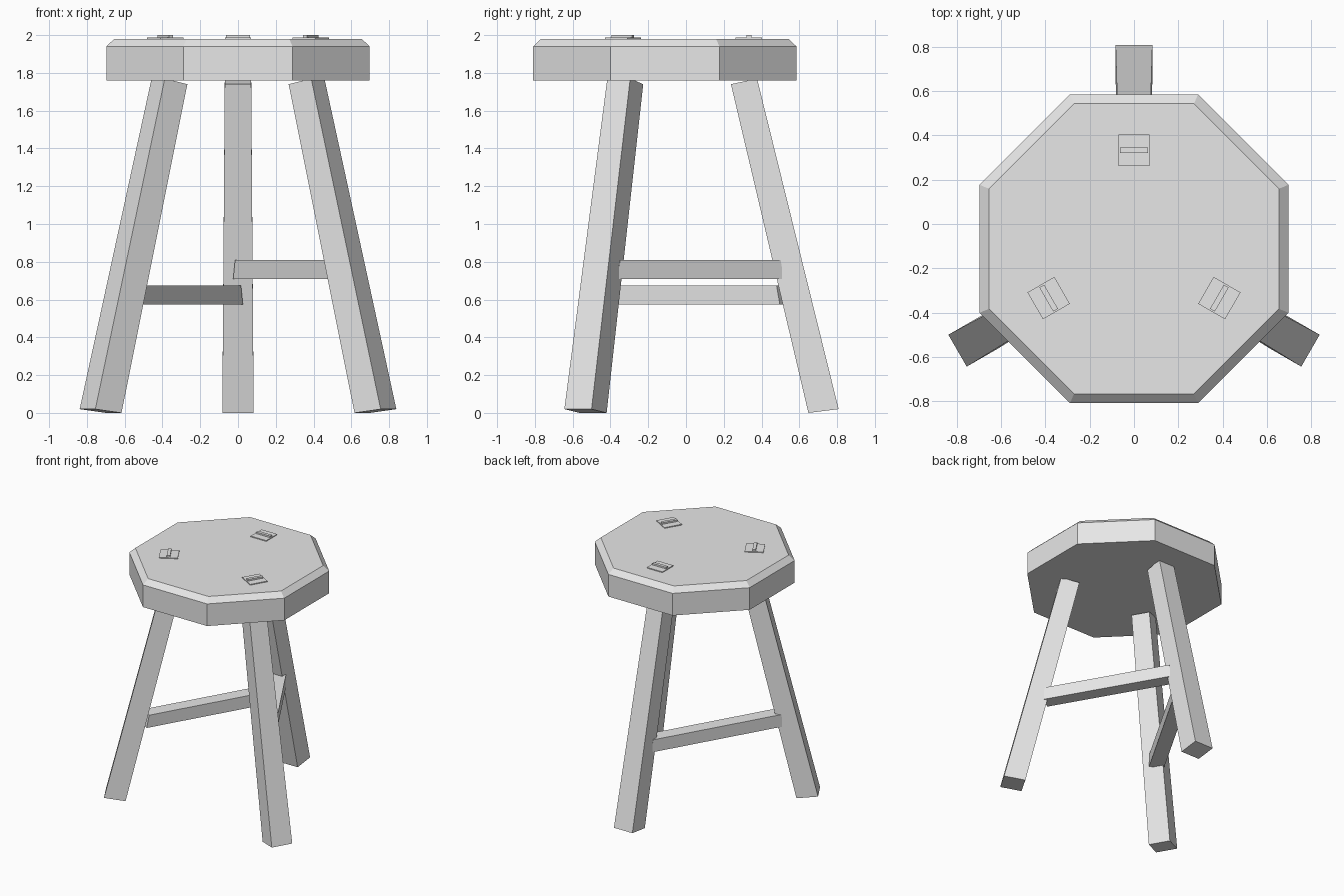
import bpy
import bmesh
from math import radians, cos, sin, pi
from mathutils import Vector

default = bpy.data.objects.get("Cube")
if default:
    bpy.data.objects.remove(default, do_unlink=True)

CENTRE = Vector((0, -0.112, 0))

grey = bpy.data.materials.new("plain_grey")
grey.use_nodes = True
GREY = (0.8, 0.8, 0.8, 1)
grey.diffuse_color = GREY
grey.node_tree.nodes["Principled BSDF"].inputs["Base Color"].default_value = GREY


def loft(name, rings):
    """Solid skinned through rings of points, capped at both ends."""
    bm = bmesh.new()
    loops = [[bm.verts.new(p) for p in ring] for ring in rings]
    n = len(loops[0])
    for a, b in zip(loops, loops[1:]):
        for i in range(n):
            j = (i + 1) % n
            bm.faces.new((a[i], a[j], b[j], b[i]))
    bm.faces.new(loops[0])
    bm.faces.new(loops[-1])
    bmesh.ops.recalc_face_normals(bm, faces=bm.faces)
    mesh = bpy.data.meshes.new(name)
    bm.to_mesh(mesh)
    bm.free()
    mesh.materials.append(grey)
    obj = bpy.data.objects.new(name, mesh)
    bpy.context.collection.objects.link(obj)
    return obj


def frame(degrees):
    """Mapping from (outward, sideways, up) around the seat axis to the model."""
    a = radians(degrees)
    out, side = Vector((cos(a), sin(a), 0)), Vector((-sin(a), cos(a), 0))
    return lambda r, t, z: CENTRE + out * r + side * t + Vector((0, 0, z))


def box(name, place, r, z, half_r, half_t, half_z):
    rings = [[place(r + sr * half_r, st * half_t, z + sz * half_z)
              for sr, st in ((-1, -1), (1, -1), (1, 1), (-1, 1))] for sz in (-1, 1)]
    return loft(name, rings)


# Octagonal seat with a chamfered upper edge
def octagon(apothem, z):
    radius = apothem / cos(pi / 8)
    return [CENTRE + Vector((radius * cos(a), radius * sin(a), z))
            for a in (pi / 8 + i * pi / 4 for i in range(8))]


loft("seat", [octagon(0.697, 1.76), octagon(0.697, 1.94), octagon(0.655, 1.98)])

# Three splayed, tapering legs, each with a tenon and wedge showing on the seat
for label, angle in (("back", 90), ("front_right", 210), ("front_left", 330)):
    place = frame(angle)
    rings = []
    for inner, outer, half in (((0.76, 0), (0.92, 0.02), 0.083),
                               ((0.35, 1.74), (0.488, 1.77), 0.07)):
        rings.append([place(inner[0], -half, inner[1]), place(outer[0], -half, outer[1]),
                      place(outer[0], half, outer[1]), place(inner[0], half, inner[1])])
    loft(label + "_leg", rings)
    box(label + "_tenon", place, 0.445, 1.978, 0.07, 0.07, 0.009)
    box(label + "_wedge", place, 0.445, 1.985, 0.0125, 0.0625, 0.015)

# Two stretchers from the back leg to the front legs, ends cut to the splay
for label, angle, dist, half, z in (("left", 30, 0.321, 0.5, 0.76),
                                    ("right", 150, 0.338, 0.53, 0.625)):
    place = frame(angle)
    rings = []
    for end in (-1, 1):
        rings.append([place(dist + sr * 0.056, end * (half - sz * 0.01), z + sz * 0.05)
                      for sr, sz in ((-1, -1), (1, -1), (1, 1), (-1, 1))])
    loft(label + "_stretcher", rings)
